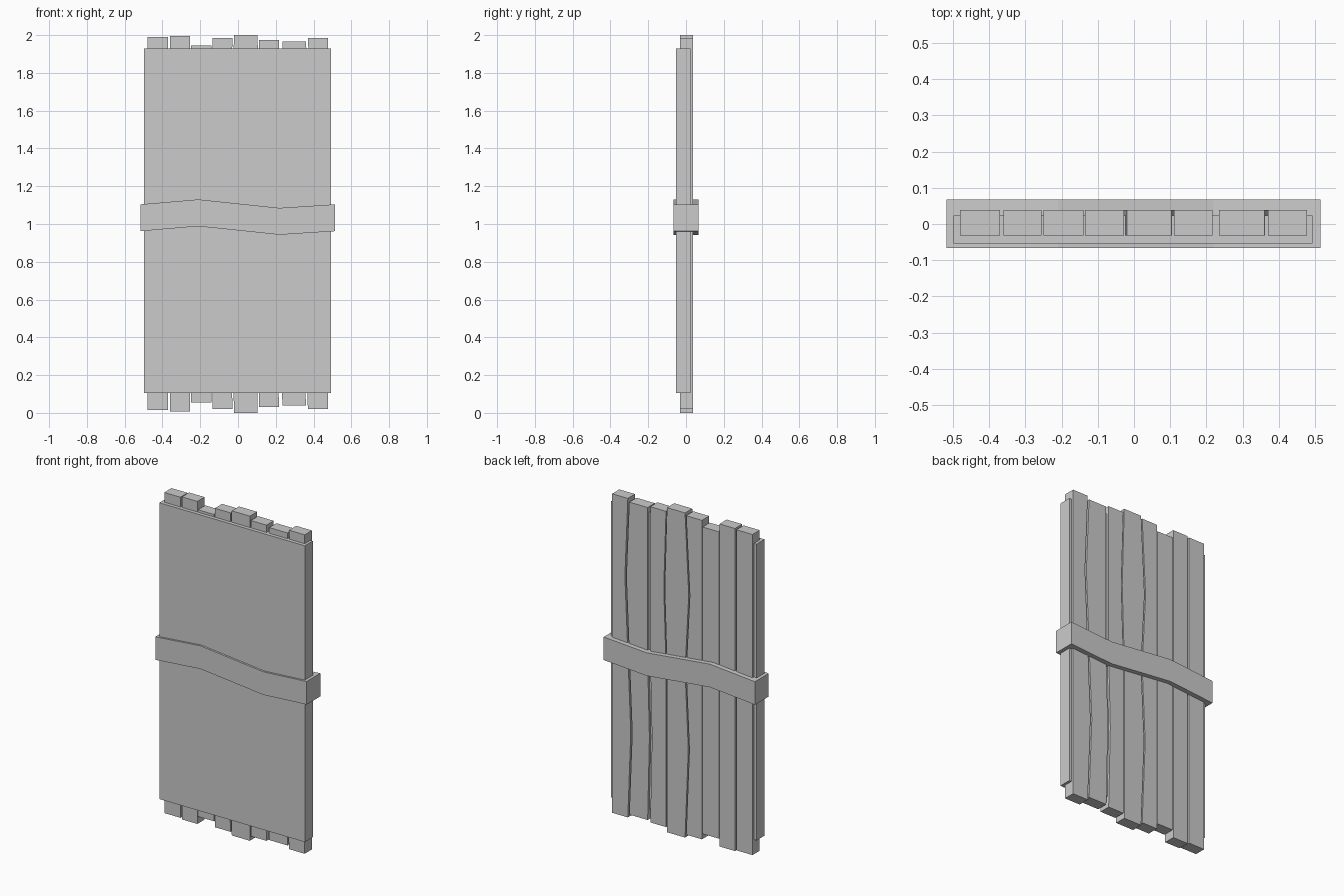
import bpy, bmesh

if "Cube" in bpy.data.objects:
    bpy.data.objects.remove(bpy.data.objects["Cube"])


def loft(name, rings):
    """Closed solid through a list of four-point rings."""
    bm = bmesh.new()
    loops = [[bm.verts.new(p) for p in r] for r in rings]
    for a, b in zip(loops, loops[1:]):
        for i in range(4):
            j = (i + 1) % 4
            bm.faces.new((a[i], a[j], b[j], b[i]))
    bm.faces.new(loops[0])
    bm.faces.new(loops[-1])
    bmesh.ops.recalc_face_normals(bm, faces=bm.faces)
    mesh = bpy.data.meshes.new(name)
    bm.to_mesh(mesh)
    bm.free()
    obj = bpy.data.objects.new(name, mesh)
    bpy.context.collection.objects.link(obj)
    return obj


def flat_ring(x0, x1, y0, y1, z):
    return [(x0, y0, z), (x1, y0, z), (x1, y1, z), (x0, y1, z)]


# Planks: left, right, bottom, top
planks = [
    (-0.48, -0.37, 0.015, 1.99), (-0.36, -0.255, 0.008, 1.995),
    (-0.25, -0.14, 0.055, 1.945), (-0.135, -0.028, 0.02, 1.985),
    (-0.02, 0.103, 0.0, 2.0), (0.11, 0.217, 0.03, 1.975),
    (0.235, 0.36, 0.04, 1.965), (0.37, 0.477, 0.02, 1.985)]
# Sideways bow of each joint at the lower and upper bend
bows = [(0, 0), (0, 0), (0, 0), (0, 0), (-0.022, -0.025),
        (0, 0.015), (-0.012, 0), (-0.02, 0.02), (0, 0)]

for i, (x0, x1, z0, z1) in enumerate(planks):
    (la, lb), (ra, rb) = bows[i], bows[i + 1]
    levels = [(z0, 0, 0), (0.55, la, ra), (1.03, 0, 0), (1.5, lb, rb), (z1, 0, 0)]
    loft(f"plank_{i + 1}", [flat_ring(x0 + l, x1 + r, -0.032, 0.038, z)
                            for z, l, r in levels])

# Front panel covering the planks
loft("front_panel", [flat_ring(-0.498, 0.493, -0.054, 0.024, z) for z in (0.105, 1.93)])

# Wavy strap around the middle
path = [(-0.517, 1.033), (-0.21, 1.059), (0.22, 1.014), (0.514, 1.033)]
loft("strap", [[(x, -0.066, z - 0.071), (x, 0.067, z - 0.071),
                (x, 0.067, z + 0.071), (x, -0.066, z + 0.071)] for x, z in path])
